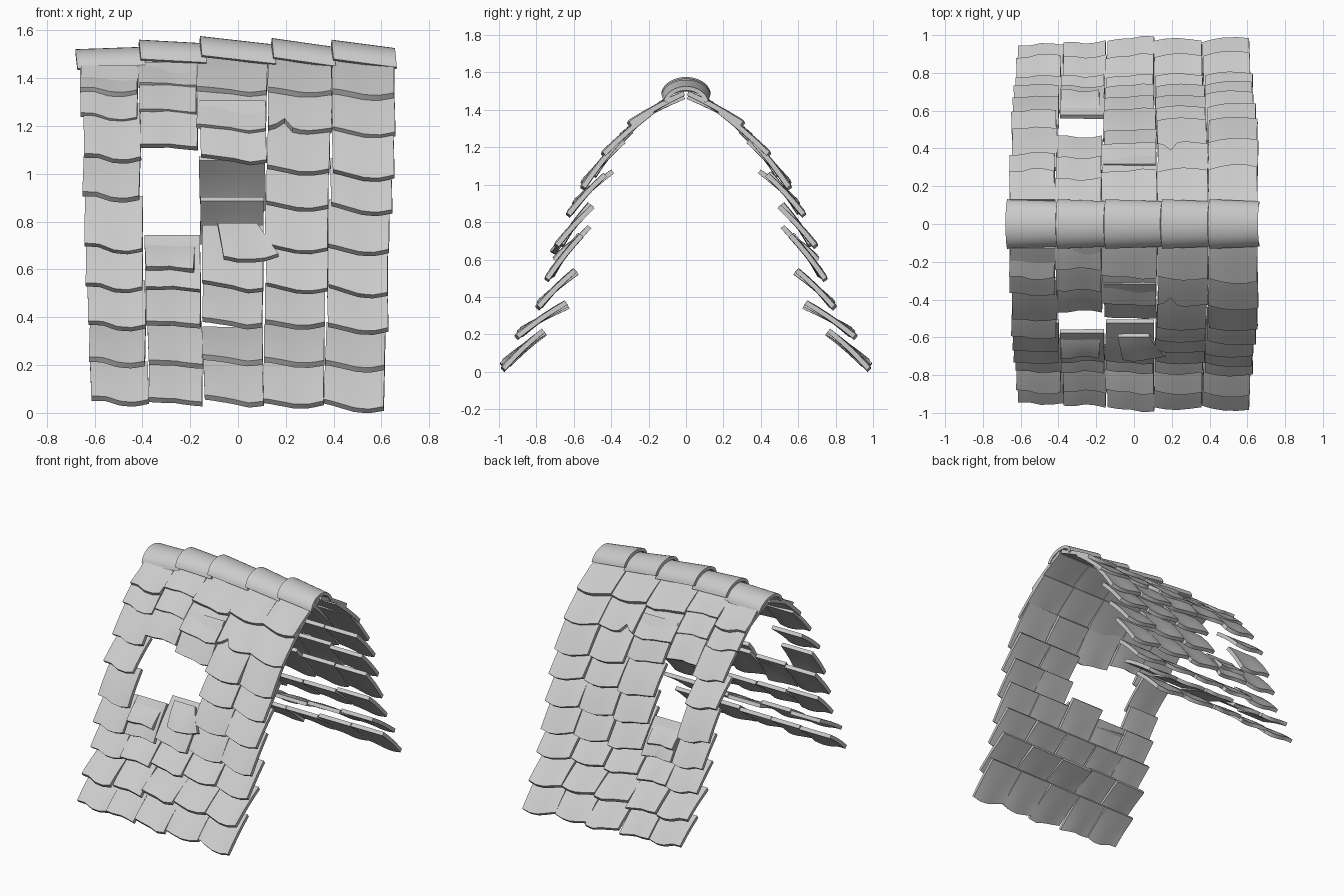
import bpy, bmesh, math, random
from mathutils import Vector

cube = bpy.data.objects.get("Cube")
if cube:
    bpy.data.objects.remove(cube)

slate = bpy.data.materials.new("light_grey_slate")
slate.use_nodes = True
slate.diffuse_color = (0.6, 0.6, 0.6, 1)
slate.node_tree.nodes["Principled BSDF"].inputs["Base Color"].default_value = (0.6, 0.6, 0.6, 1)


def finish(name, bm, thickness):
    """Turn a thin sheet into a solid tile with crisp edges."""
    mesh = bpy.data.meshes.new(name)
    bmesh.ops.recalc_face_normals(bm, faces=bm.faces)
    bm.to_mesh(mesh)
    bm.free()
    mesh.materials.append(slate)
    obj = bpy.data.objects.new(name, mesh)
    bpy.context.collection.objects.link(obj)
    solid = obj.modifiers.new("thickness", "SOLIDIFY")
    solid.thickness = thickness
    solid.offset = 0
    bpy.ops.object.select_all(action="DESELECT")
    obj.select_set(True)
    bpy.context.view_layer.objects.active = obj
    bpy.ops.object.modifier_apply(modifier="thickness")
    bpy.ops.object.shade_smooth_by_angle(angle=math.radians(35))


def sheet(name, point, nu, nv, thickness):
    """Grid surface from a function of u and v."""
    bm = bmesh.new()
    rows = [[bm.verts.new(point(i / nu, j / nv)) for i in range(nu + 1)]
            for j in range(nv + 1)]
    for a, b in zip(rows, rows[1:]):
        for i in range(nu):
            bm.faces.new((a[i], a[i + 1], b[i + 1], b[i]))
    finish(name, bm, thickness)


def tile(name, side, top, bottom, x_top, x_bottom, wave, tilt=0.0, top_tilt=0.0):
    """Shingle from top (y, z) to bottom (y, z), with a worn lower edge."""
    top, bottom = Vector(top), Vector(bottom)
    run = (top - bottom).normalized()
    out = Vector((-run.y, run.x))

    def point(u, v):
        k = u * (len(wave) - 1)
        i = min(int(k), len(wave) - 2)
        worn = wave[i] + (wave[i + 1] - wave[i]) * (k - i)
        p = top.lerp(bottom, v)
        p = p + run * ((worn + tilt * (0.5 - u)) * v * v + top_tilt * (0.5 - u) * (1 - v))
        p = p + out * (0.006 * math.sin(math.pi * v) + 0.006 * math.sin(u * 5 + 1) * v)
        left = x_top[0] + (x_bottom[0] - x_top[0]) * v
        right = x_top[1] + (x_bottom[1] - x_top[1]) * v
        return (left + (right - left) * u, side * p.x, p.y)

    sheet(name, point, 8, 4, 0.026)


# Courses from ridge to eaves: top (out, z) and bottom (out, z)
courses = [
    ((-0.01, 1.49), (-0.28, 1.34)),
    ((-0.18, 1.395), (-0.42, 1.18)),
    ((-0.34, 1.24), (-0.54, 1.01)),
    ((-0.44, 1.06), (-0.605, 0.86)),
    ((-0.505, 0.89), (-0.67, 0.69)),
    ((-0.56, 0.73), (-0.725, 0.52)),
    ((-0.59, 0.54), (-0.775, 0.365)),
    ((-0.635, 0.36), (-0.885, 0.21)),
    ((-0.755, 0.21), (-0.97, 0.045)),
]
seams_top = [-0.665, -0.42, -0.175, 0.125, 0.395, 0.66]
seams_bottom = [-0.62, -0.375, -0.145, 0.105, 0.36, 0.615]
waves = [
    (0.01, 0.01, -0.01, -0.01, 0.005),
    (0.0, 0.0, 0.01, 0.005, -0.005),
    (0.02, 0.01, 0.005, -0.01, 0.0),
    (0.01, -0.005, -0.015, -0.01, 0.005),
    (0.0, -0.02, -0.035, -0.035, -0.02),
]
chipped = (0.005, 0.02, 0.055, 0.0, -0.01, -0.01, -0.005, 0.0, 0.005)
# Courses that sit higher than their neighbours, by (column, course)
lift = {(0, 1): 0.05, (0, 2): 0.05, (0, 3): 0.03, (1, 0): 0.025, (1, 1): 0.07,
        (1, 2): 0.1, (2, 2): 0.05}
# How far each column's eaves end is pushed out
eaves_out = (0.03, 0.015, -0.01, 0.0, 0.01)

for side, face in ((1, "front"), (-1, "back")):
    for r in range(len(courses)):
        for c in range(5):
            name = f"{face}_shingle_{r + 1}_{c + 1}"
            random.seed(10 * r + c)
            if r == 3 and (c == 1 or (c == 2 and side == 1)):
                continue                                   # missing shingles
            if c == 2 and r == 4 and side == 1:            # loose fragment
                tile("loose_fragment", side, (-0.59, 0.785), (-0.705, 0.645),
                     (-0.085, 0.08), (-0.06, 0.17), (0.0, -0.015, -0.01, 0.0, 0.02))
                continue
            if c == 1 and r == 4:                          # slipped shingle
                tile(name, side, (-0.59, 0.70), (-0.70, 0.60), (-0.39, -0.18),
                     (-0.385, -0.185), waves[1], top_tilt=0.02)
                continue
            t = r / 8
            xs = [a + (b - a) * t + random.uniform(-0.004, 0.004)
                  for a, b in zip(seams_top[c:c + 2], seams_bottom[c:c + 2])]
            xs = (xs[0] + 0.003, xs[1] - 0.003)
            top, bottom = Vector(courses[r][0]), Vector(courses[r][1])
            slope = (top - bottom) / (top.y - bottom.y)
            up = lift.get((c, r), 0)
            bottom += slope * up
            if r:
                # Each shingle rocks a little about its middle
                rock = 0.03 if (c, r) == (0, 3) else random.uniform(-0.014, 0.014)
                normal = Vector((-slope.y, slope.x)).normalized()
                top += slope * min(up, 0.07) - normal * rock
                bottom += normal * rock * 0.6
            elif c == 0:
                top.y -= 0.02
            if r == 8:
                bottom.x += eaves_out[c]
            if (c, r) == (2, 5):
                top += slope * 0.05
            wave = chipped if (c, r) == (3, 1) else waves[c]
            shift = random.uniform(-0.006, 0.006)
            tile(name, side, top, bottom, xs, (xs[0] + shift, xs[1] + shift),
                 wave, tilt=random.uniform(0.0, 0.018))

# Ridge caps: arched tiles, each with its own slant
caps = [(-0.67, -0.385, 1.51, 1.52), (-0.405, -0.13, 1.55, 1.535),
        (-0.15, 0.16, 1.565, 1.53), (0.15, 0.41, 1.557, 1.52),
        (0.4, 0.665, 1.55, 1.515)]
for n, (x0, x1, z0, z1) in enumerate(caps):
    def arch(u, v, x0=x0, x1=x1, z0=z0, z1=z1):
        angle = math.radians(8 + 164 * u)
        return (x0 + (x1 - x0) * v - 0.01 * math.sin(angle),
                (0.122 - 0.012 * v) * math.cos(angle),
                z0 + (z1 - z0) * v - 0.085 * (1 - math.sin(angle)))
    sheet(f"ridge_cap_{n + 1}", arch, 16, 2, 0.022)
